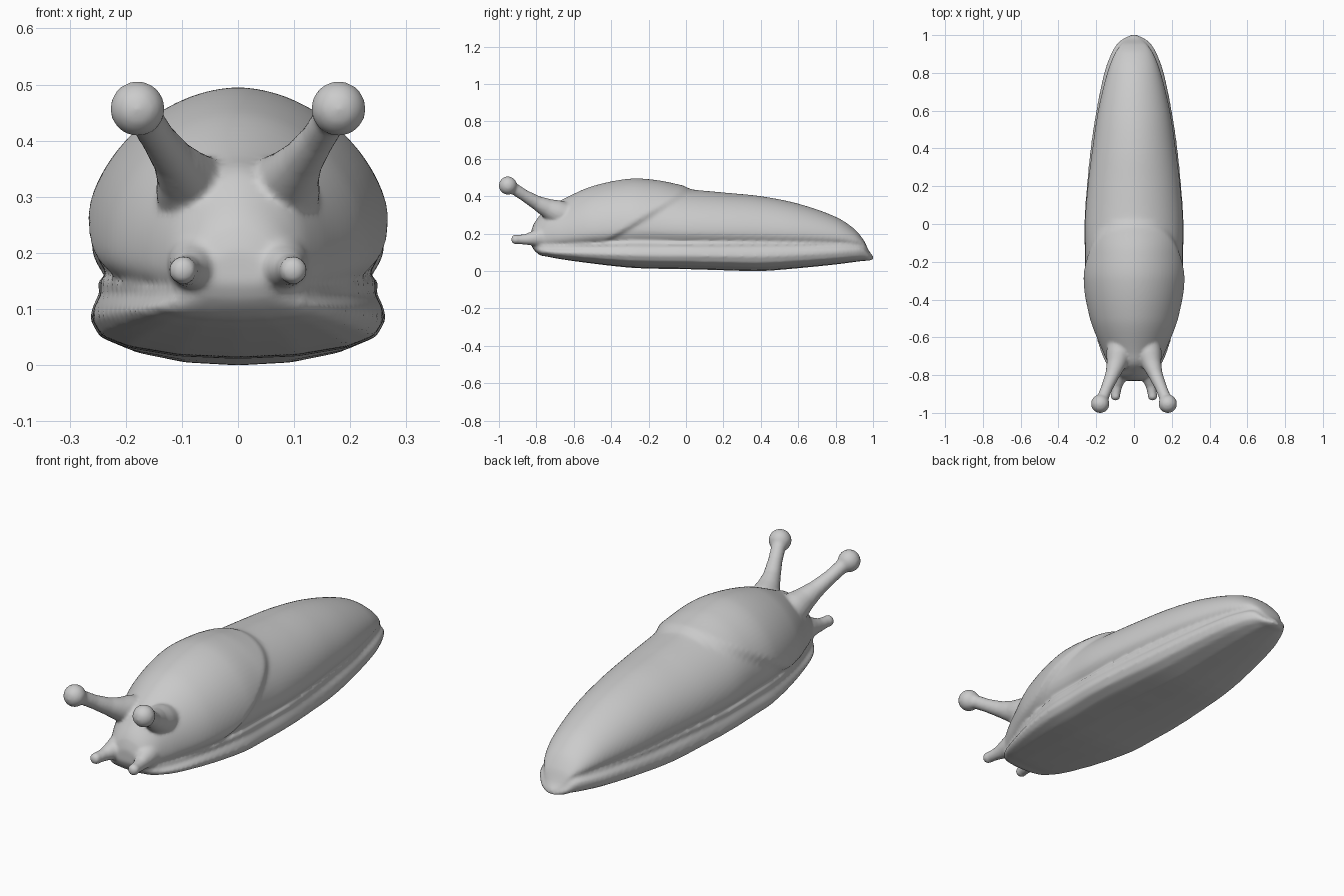
import bpy, bmesh, math
from mathutils import Vector, Matrix

if "Cube" in bpy.data.objects:
    bpy.data.objects.remove(bpy.data.objects["Cube"])

# Body stations: y, body half width, top z, foot half width, groove z, bottom z
STATIONS = [
    (-0.83, .050, .205, .050, .150, .145),
    (-0.815, .085, .25, .072, .140, .115),
    (-0.78, .115, .30, .118, .125, .085),
    (-0.74, .135, .345, .148, .120, .077),
    (-0.68, .160, .370, .175, .120, .065),
    (-0.50, .218, .438, .225, .125, .040),
    (-0.30, .253, .476, .258, .130, .018),
    (-0.15, .257, .468, .262, .130, .012),
    (0.00, .260, .440, .264, .130, .010),
    (0.20, .245, .420, .250, .130, .004),
    (0.40, .220, .400, .230, .130, .000),
    (0.60, .190, .360, .200, .132, .015),
    (0.80, .142, .290, .158, .137, .035),
    (0.90, .104, .225, .122, .137, .048),
    (0.95, .070, .165, .092, .130, .054),
    (0.98, .038, .105, .060, .092, .056),
    (1.00, .012, .082, .020, .072, .060),
]


def smooth(a, b, v):
    t = min(1, max(0, (v - a) / (b - a)))
    return t * t * (3 - 2 * t)


def spline(rows, per):
    """Smooth curve through rows, with tangents limited by row spacing."""
    def slope(i, k):
        a, b = max(i - 1, 0), min(i + 1, len(rows) - 1)
        return (rows[b][k] - rows[a][k]) / (rows[b][0] - rows[a][0])
    out = []
    for i in range(len(rows) - 1):
        p, q = rows[i], rows[i + 1]
        h = q[0] - p[0]
        for j in range(per):
            t = j / per
            row = [p[0] + h * t]
            for k in range(1, len(p)):
                row.append((2*t**3 - 3*t*t + 1) * p[k] + (t**3 - 2*t*t + t) * h * slope(i, k)
                           + (3*t*t - 2*t**3) * q[k] + (t**3 - t*t) * h * slope(i + 1, k))
            out.append(row)
    out.append(list(rows[-1]))
    return out


def section(y, w, top, f, g, b):
    """Closed outline: flat sole, flared foot rim, groove, domed back."""
    half = [(0, b), (.4 * f, b + .04 * (g - b)), (.75 * f, b + .17 * (g - b)),
            (.93 * f, b + .33 * (g - b)), (f, b + .6 * (g - b)),
            (.975 * f, b + .8 * (g - b)), (.945 * w, g), (.965 * w, g + .06 * (top - g))]
    c = g + .27 * (top - g)
    for i in range(25):
        a = math.radians(-25 + 115 * i / 24)
        x = w * max(0, math.cos(a)) ** 1.08
        z = c + (top - c) * (math.sin(a) if a < 0 else math.sin(a) ** 1.05)
        if a < 0:
            z = c + (c - g) * math.sin(a) * 1.6
        # Mantle: raised layer ending in a sweeping diagonal edge
        t = min(1, max(0, (z - g) / (top - g)))
        edge = .01 - .5 * (1 - t) ** 1.4
        s = .07 * smooth(edge + .025, edge - .035, y) * smooth(-.78, -.5, y) * smooth(0, .2, t)
        half.append((x * (1 + s), c + (z - c) * (1 + s)))
    half[-1] = (0, half[-1][1])
    ring = half + [(-x, z) for x, z in half[-2:0:-1]]
    return [Vector((x, y, z)) for x, z in ring]


def loft(bm, rings):
    loops = [[bm.verts.new(p) for p in r] for r in rings]
    n = len(loops[0])
    for a, b in zip(loops, loops[1:]):
        for i in range(n):
            bm.faces.new((a[i], a[(i + 1) % n], b[(i + 1) % n], b[i]))
    bm.faces.new(loops[0][::-1])
    bm.faces.new(loops[-1])


def tentacle(bm, side, path, tip, tip_r):
    """Tapered stalk through (x, y, z, radius) points with a round tip."""
    pts = [Vector((side * p[0], p[1], p[2])) for p in path]
    rings = []
    for i, p in enumerate(pts):
        d = pts[min(i + 1, len(pts) - 1)] - pts[max(i - 1, 0)]
        q = d.to_track_quat('Z', 'Y')
        rings.append([p + q @ Vector((math.cos(k * math.pi / 12), math.sin(k * math.pi / 12), 0)) * path[i][3]
                      for k in range(24)])
    loft(bm, rings)
    bmesh.ops.create_uvsphere(bm, u_segments=24, v_segments=16, radius=tip_r,
                              matrix=Matrix.Translation((side * tip[0], tip[1], tip[2])))


bm = bmesh.new()

# Body with foot and mantle
loft(bm, [section(*r) for r in spline(STATIONS, 8)])

# Eye stalks and feelers, mirrored
for side in (-1, 1):
    tentacle(bm, side, [(.07, -.65, .295, .075), (.083, -.70, .318, .065), (.095, -.745, .338, .051),
                        (.115, -.80, .366, .038), (.143, -.865, .405, .031),
                        (.163, -.915, .437, .031), (.178, -.95, .46, .036)],
             (.179, -.952, .457), .049)
    tentacle(bm, side, [(.065, -.75, .18, .065), (.075, -.79, .178, .052), (.083, -.82, .174, .039),
                        (.091, -.86, .169, .028), (.097, -.905, .169, .024)],
             (.098, -.91, .169), .026)

bmesh.ops.recalc_face_normals(bm, faces=bm.faces)
mesh = bpy.data.meshes.new("slug_body")
bm.to_mesh(mesh)
bm.free()
slug = bpy.data.objects.new("slug_body", mesh)
bpy.context.collection.objects.link(slug)

# Fuse the parts into one soft skin
remesh = slug.modifiers.new("fuse", 'REMESH')
remesh.mode = 'VOXEL'
remesh.voxel_size = .008
remesh.use_smooth_shade = True
soften = slug.modifiers.new("soften", 'SMOOTH')
soften.factor = .5
soften.iterations = 5
